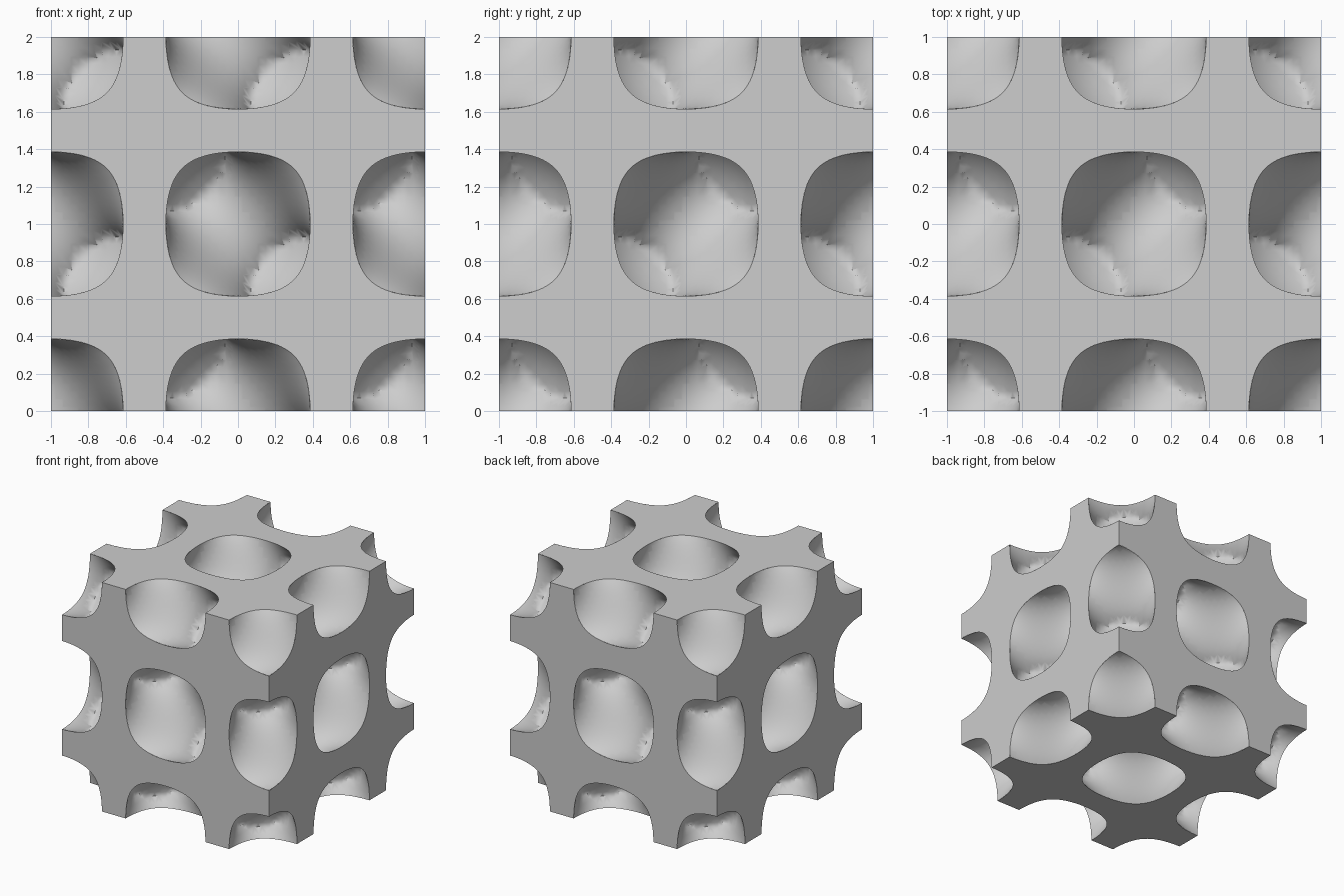
import bpy, bmesh
from math import sin, cos, pi, copysign, radians
from mathutils import Vector
from itertools import product

LEVEL = 0.352      # half thickness of the wall, in field units
REACH = 0.505      # pockets are closed at this distance from their centres
N = 24             # grid cells per unit
H = 1 / N
R = N + 1          # the grid reaches one cell beyond the block

old = bpy.data.objects.get("Cube")
if old:
    bpy.data.objects.remove(old, do_unlink=True)


def field(p):
    """Diamond-type periodic field and its gradient."""
    cx, cy, cz = (cos(pi * v) for v in p)
    sx, sy, sz = (sin(pi * v) for v in p)
    grad = Vector((-sx * cy * cz - cx * sy * sz,
                   -cx * sy * cz - sx * cy * sz,
                   -cx * cy * sz - sx * sy * cz)) * pi
    return cx * cy * cz - sx * sy * sz, grad


def project(p):
    """Slide a point onto the pocket's round end or its wall."""
    centre = Vector([round(v) for v in p])
    end = centre + (p - centre).normalized() * REACH
    if abs(field(end)[0]) >= LEVEL:
        return end
    for _ in range(5):
        f, grad = field(p)
        step = grad * ((copysign(LEVEL, f) - f) / max(grad.length_squared, 0.01))
        if step.length > H:
            step = step.normalized() * H
        p = p + step
    return p


bm = bmesh.new()

# Sample which grid points are solid
span = range(-R, R + 1)
C = {i: cos(pi * i * H) for i in span}
S = {i: sin(pi * i * H) for i in span}
D = {i: (i * H - round(i * H)) ** 2 for i in span}
solid = {(i, j, k): abs(C[i] * C[j] * C[k] - S[i] * S[j] * S[k]) < LEVEL
         or D[i] + D[j] + D[k] > REACH ** 2
         for i, j, k in product(span, repeat=3)}

# Pocket walls: one quad around each grid edge that crosses the surface
corner = {}


def cell_vert(c):
    if c not in corner:
        corner[c] = bm.verts.new(project((Vector(c) + Vector((0.5, 0.5, 0.5))) * H))
    return corner[c]


for p, inside in solid.items():
    for a in range(3):
        q = list(p)
        q[a] += 1
        if solid.get(tuple(q), inside) == inside:
            continue
        b, c = (a + 1) % 3, (a + 2) % 3
        if min(p[b], p[c]) <= -R or max(p[b], p[c]) >= R:
            continue
        ring = []
        for db, dc in ((-1, -1), (0, -1), (0, 0), (-1, 0)):
            cell = list(p)
            cell[b] += db
            cell[c] += dc
            ring.append(cell_vert(tuple(cell)))
        bm.faces.new(ring if inside else ring[::-1])

# Trim the walls to the block
for a, s in product(range(3), (-1, 1)):
    n = Vector((0, 0, 0))
    n[a] = s
    bmesh.ops.bisect_plane(bm, geom=bm.verts[:] + bm.edges[:] + bm.faces[:],
                           dist=1e-6, plane_co=n, plane_no=n, clear_outer=True)

# Flat outer faces: strips from each hole's rim to its half-unit square
STEPS = 24
strip = []
for i in range(STEPS + 1):
    t = i * pi / 2 / STEPS
    u, w = cos(t), sin(t)
    edge = 0.5 / max(u, w)
    lo, hi = 0, edge
    for _ in range(30):
        r = (lo + hi) / 2
        if cos(pi * r * u) * cos(pi * r * w) > LEVEL:
            lo = r
        else:
            hi = r
    strip.append(((lo * u, lo * w), (edge * u, edge * w)))

quadrants = [(h, d) for h in (-1, 0, 1) for d in (-1, 1) if abs(h + d) < 2]
cap_verts = []
for a, side in product(range(3), (-1, 1)):
    for (hu, du), (hw, dw) in product(quadrants, repeat=2):
        rows = []
        for pair in strip:
            row = []
            for u, w in pair:
                co = Vector((0, 0, 0))
                co[a], co[(a + 1) % 3], co[(a + 2) % 3] = side, hu + du * u, hw + dw * w
                row.append(bm.verts.new(co))
            rows.append(row)
            cap_verts += row
        for (r0, e0), (r1, e1) in zip(rows, rows[1:]):
            ring = [r0, e0, e1, r1]
            bm.faces.new(ring if side * du * dw > 0 else ring[::-1])
bmesh.ops.remove_doubles(bm, verts=cap_verts, dist=1e-5)
bmesh.ops.translate(bm, verts=bm.verts[:], vec=(0, 0, 1))

mesh = bpy.data.meshes.new("lattice_block")
bm.to_mesh(mesh)
bm.free()
block = bpy.data.objects.new("lattice_block", mesh)
bpy.context.collection.objects.link(block)

# Plain grey material
grey = bpy.data.materials.new("light_grey")
grey.use_nodes = True
colour = (0.61, 0.61, 0.61, 1)
grey.diffuse_color = colour
for node in grey.node_tree.nodes:
    if node.type == "BSDF_PRINCIPLED":
        node.inputs["Base Color"].default_value = colour
mesh.materials.append(grey)

# Smooth pockets, crisp block edges
for o in bpy.context.selected_objects:
    o.select_set(False)
block.select_set(True)
bpy.context.view_layer.objects.active = block
bpy.ops.object.shade_smooth_by_angle(angle=radians(80))
